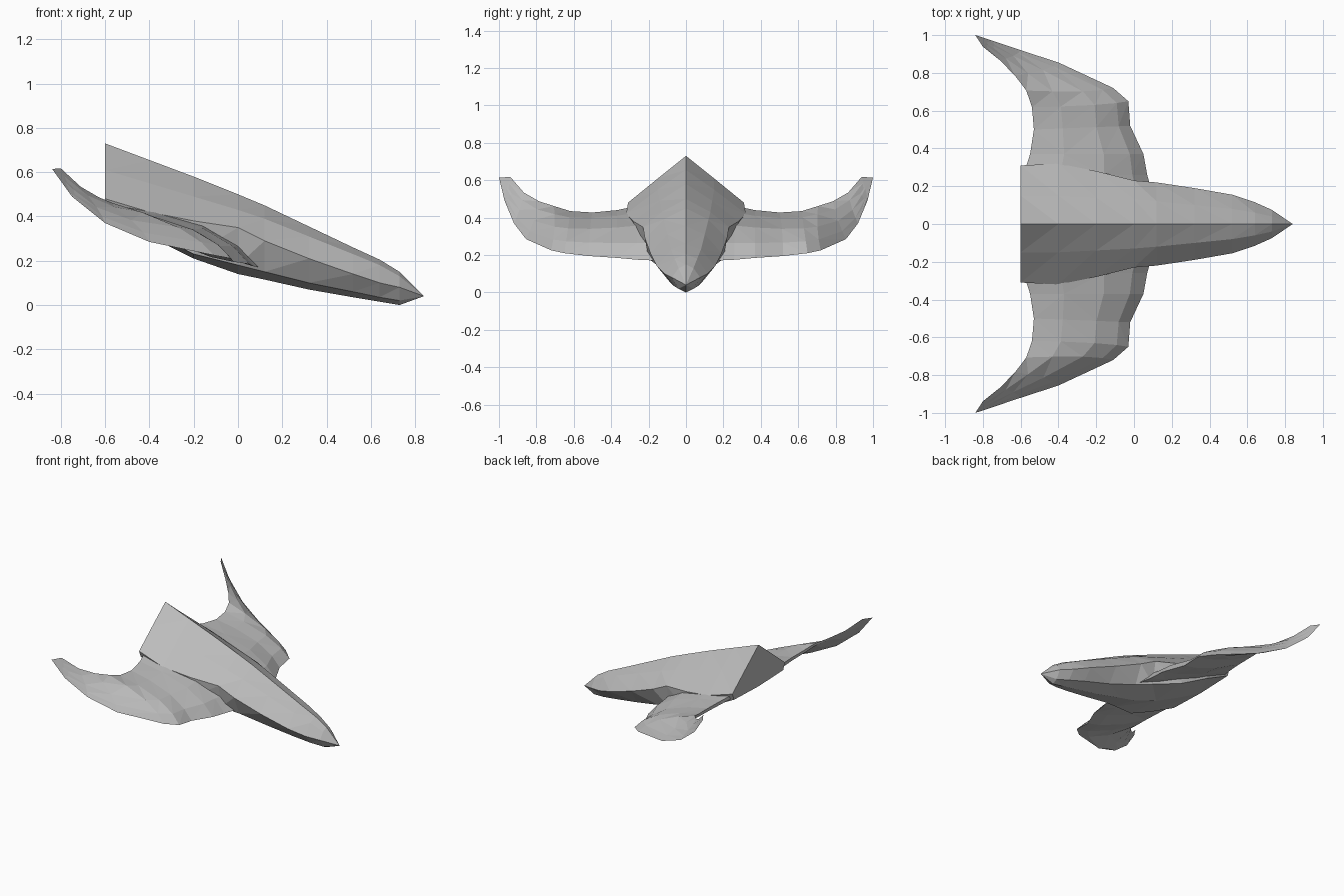
import bpy
import bmesh
from mathutils import Vector

cube = bpy.data.objects.get("Cube")
if cube:
    bpy.data.objects.remove(cube)

grey = bpy.data.materials.new("hull grey")
grey.use_nodes = True
COLOR = (0.5, 0.5, 0.5, 1)
grey.diffuse_color = COLOR
grey.node_tree.nodes["Principled BSDF"].inputs["Base Color"].default_value = COLOR


def loft(name, rings, tip):
    """Skin equal-length rings, cap the first one and close the last onto a tip."""
    bm = bmesh.new()
    loops = [[bm.verts.new(p) for p in ring] for ring in rings]
    n = len(loops[0])
    end = bm.verts.new(tip)
    bm.faces.new(loops[0])
    for a, b in zip(loops, loops[1:]):
        for i in range(n):
            j = (i + 1) % n
            bm.faces.new((a[i], a[j], b[j], b[i]))
    for i in range(n):
        bm.faces.new((loops[-1][i], loops[-1][(i + 1) % n], end))
    bmesh.ops.triangulate(bm, faces=bm.faces[:])
    bmesh.ops.recalc_face_normals(bm, faces=bm.faces[:])
    mesh = bpy.data.meshes.new(name)
    bm.to_mesh(mesh)
    bm.free()
    mesh.materials.append(grey)
    obj = bpy.data.objects.new(name, mesh)
    bpy.context.scene.collection.objects.link(obj)
    return obj


# Fuselage stations: x, ridge z, upper shoulder, side, lower side, keel z
stations = [
    (-0.60, 0.73, (0.15, 0.61), (0.31, 0.48), (0.29, 0.43), 0.42),
    (-0.40, 0.655, (0.15, 0.55), (0.32, 0.42), (0.30, 0.33), 0.31),
    (-0.20, 0.58, (0.14, 0.49), (0.28, 0.38), (0.27, 0.23), 0.21),
    (0.00, 0.50, (0.13, 0.43), (0.23, 0.35), (0.20, 0.18), 0.14),
    (0.12, 0.45, (0.12, 0.39), (0.22, 0.29), (0.16, 0.15), 0.115),
    (0.32, 0.355, (0.10, 0.31), (0.19, 0.21), (0.12, 0.10), 0.07),
    (0.52, 0.26, (0.08, 0.23), (0.155, 0.14), (0.09, 0.06), 0.035),
    (0.64, 0.205, (0.06, 0.18), (0.115, 0.10), (0.065, 0.035), 0.015),
    (0.73, 0.15, (0.04, 0.13), (0.075, 0.08), (0.04, 0.02), 0.0),
]
body_rings = []
for x, ridge, *sides, keel in stations:
    right = [(x, -y, z) for y, z in sides]
    left = [(x, y, z) for y, z in reversed(sides)]
    body_rings.append([(x, 0, ridge)] + right + [(x, 0, keel)] + left)
loft("fuselage", body_rings, (0.84, 0, 0.04))

# Wing stations: leading edge, trailing edge, upper bulge, lower bulge, lean
wing = [
    ((0.10, 0.15, 0.17), (-0.595, 0.15, 0.46), 0.09, 0.02, 0.0),
    ((0.07, 0.26, 0.175), (-0.585, 0.26, 0.44), 0.09, 0.02, 0.0),
    ((0.05, 0.37, 0.185), (-0.55, 0.37, 0.42), 0.08, 0.025, 0.0),
    ((-0.02, 0.52, 0.195), (-0.53, 0.50, 0.41), 0.07, 0.03, 0.0),
    ((-0.03, 0.65, 0.21), (-0.54, 0.62, 0.42), 0.06, 0.03, 0.15),
    ((-0.11, 0.72, 0.225), (-0.57, 0.71, 0.45), 0.05, 0.035, 0.3),
    ((-0.40, 0.855, 0.285), (-0.63, 0.79, 0.48), 0.035, 0.03, 0.6),
    ((-0.60, 0.92, 0.37), (-0.71, 0.87, 0.53), 0.02, 0.025, 0.8),
    ((-0.75, 0.97, 0.49), (-0.80, 0.94, 0.615), 0.01, 0.01, 0.9),
]
wing_rings = []
for lead, trail, up, down, lean in wing:
    lead, trail = Vector(lead), Vector(trail)
    normal = Vector((0, -lean, 1)).normalized()
    profile = [(0, 0), (0.12, up * 0.65), (0.35, up), (0.7, up * 0.75), (1, up * 0.25),
               (1, -down * 0.2), (0.6, -down), (0.2, -down * 0.7)]
    wing_rings.append([lead.lerp(trail, t) + normal * h for t, h in profile])
for name, side in (("left_wing", 1), ("right_wing", -1)):
    rings = [[(p.x, p.y * side, p.z) for p in ring] for ring in wing_rings]
    loft(name, rings, (-0.84, side, 0.615))
